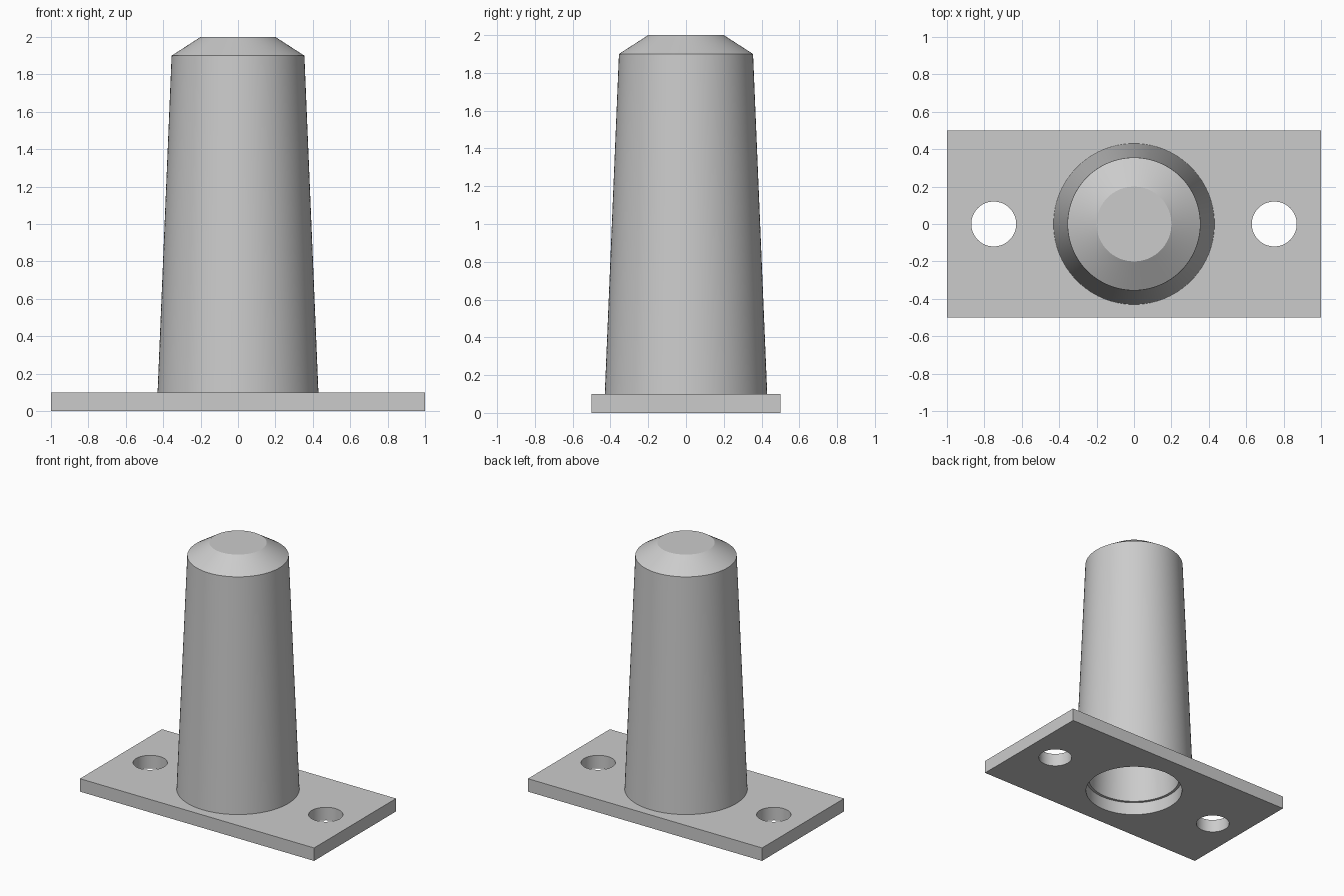
import bpy
import bmesh
import math

cube = bpy.data.objects.get("Cube")
if cube:
    bpy.data.objects.remove(cube, do_unlink=True)

SEGMENTS = 96
PLATE_TOP = 0.1

grey = bpy.data.materials.new("plain_grey")
grey.use_nodes = True
colour = (0.6, 0.6, 0.6, 1)
grey.diffuse_color = colour
grey.node_tree.nodes["Principled BSDF"].inputs["Base Color"].default_value = colour


def make_object(name, bm):
    bmesh.ops.recalc_face_normals(bm, faces=bm.faces)
    mesh = bpy.data.meshes.new(name)
    bm.to_mesh(mesh)
    bm.free()
    mesh.materials.append(grey)
    obj = bpy.data.objects.new(name, mesh)
    bpy.context.collection.objects.link(obj)
    return obj


def smooth(obj):
    bpy.ops.object.select_all(action="DESELECT")
    obj.select_set(True)
    bpy.context.view_layer.objects.active = obj
    bpy.ops.object.shade_smooth_by_angle(angle=math.radians(20))


def lathe(name, profile):
    """Spin a closed (radius, height) profile around the z axis."""
    bm = bmesh.new()
    verts = [bm.verts.new((r, 0, z)) for r, z in profile]
    edges = [bm.edges.new(pair) for pair in zip(verts, verts[1:])]
    bmesh.ops.spin(bm, geom=verts + edges, cent=(0, 0, 0), axis=(0, 0, 1),
                   angle=math.tau, steps=SEGMENTS, use_merge=True)
    bmesh.ops.remove_doubles(bm, verts=bm.verts, dist=0.0001)
    return make_object(name, bm)


# Base plate
bm = bmesh.new()
bmesh.ops.create_cube(bm, size=1)
bmesh.ops.scale(bm, vec=(2, 1, PLATE_TOP), verts=bm.verts)
bmesh.ops.translate(bm, vec=(0, 0, PLATE_TOP / 2), verts=bm.verts)
plate = make_object("base_plate", bm)

# Centre opening and two screw holes
for name, x, radius in (("centre", 0, 0.35), ("left", 0.75, 0.12), ("right", -0.75, 0.12)):
    bm = bmesh.new()
    bmesh.ops.create_cone(bm, cap_ends=True, segments=SEGMENTS,
                          radius1=radius, radius2=radius, depth=1)
    cutter = make_object(name + "_hole_cutter", bm)
    cutter.location.x = x
    cutter.hide_render = True
    cut = plate.modifiers.new(name + "_hole", "BOOLEAN")
    cut.operation = "DIFFERENCE"
    cut.solver = "EXACT"
    cut.object = cutter
    bpy.context.view_layer.objects.active = plate
    bpy.ops.object.modifier_apply(modifier=cut.name)
    bpy.data.objects.remove(cutter, do_unlink=True)
smooth(plate)

# Hollow tapered sleeve with a bevelled, closed top
sleeve = lathe("tapered_sleeve", [
    (0, 2), (0.2, 2), (0.355, 1.9), (0.43, PLATE_TOP),
    (0.33, PLATE_TOP), (0.255, 1.85), (0.15, 1.9), (0, 1.9),
])
smooth(sleeve)
